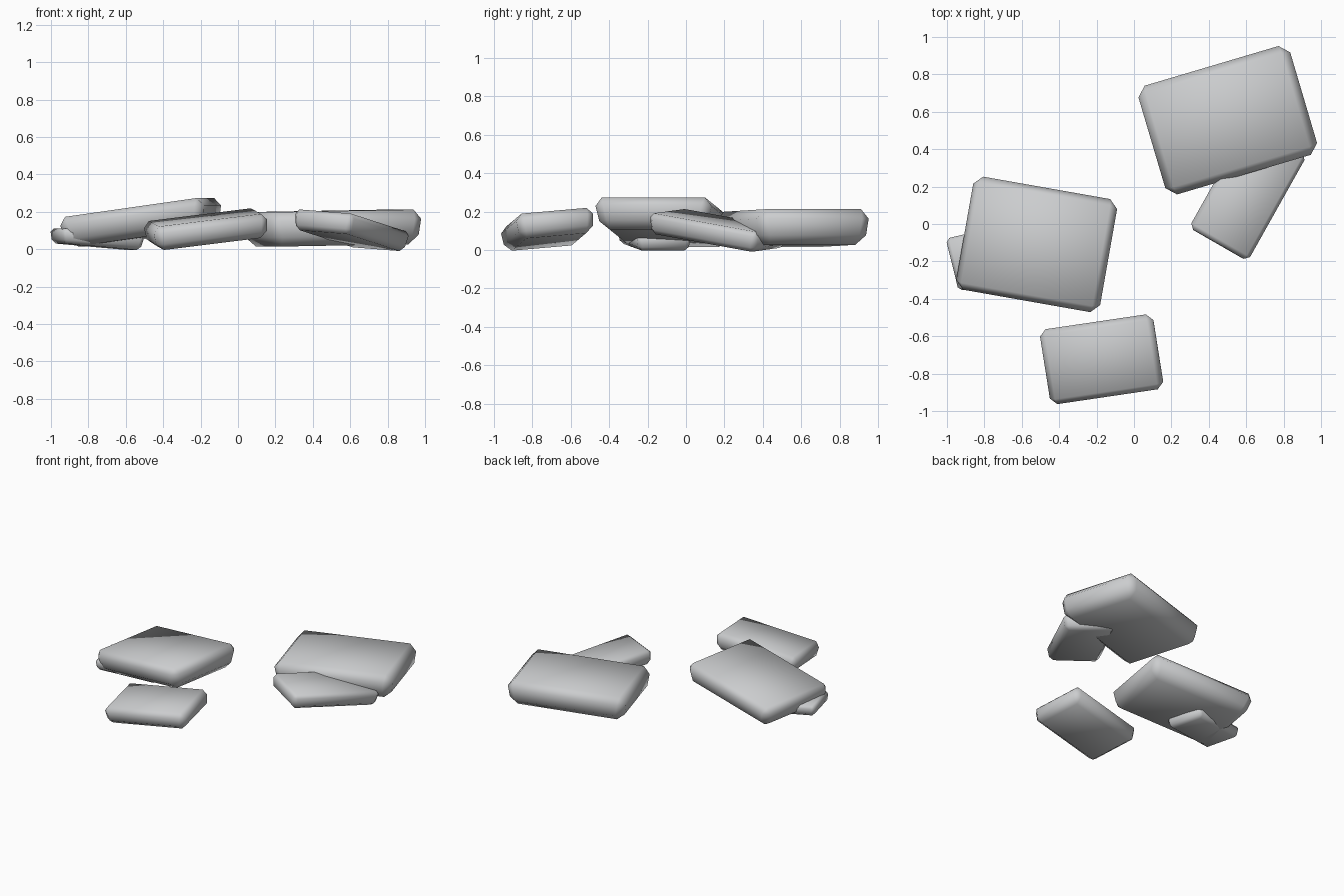
import bpy
from math import radians
from mathutils import Vector, Matrix

cube = bpy.data.objects.get("Cube")
if cube:
    bpy.data.objects.remove(cube, do_unlink=True)

stone = bpy.data.materials.new("stone_grey")
stone.use_nodes = True
COLOUR = (0.6, 0.61, 0.62, 1)
stone.diffuse_color = COLOUR
stone.node_tree.nodes["Principled BSDF"].inputs["Base Color"].default_value = COLOUR


def slab(name, centre, size, yaw, pitch=0, roll=0, chamfer=0.04, taper=0.03):
    """Chamfered slab; pitch lifts its +x end, roll lifts its +y side."""
    bpy.ops.mesh.primitive_cube_add(size=1)
    obj = bpy.context.object
    obj.name = name
    obj.data.materials.append(stone)
    for v in obj.data.vertices:
        low = v.co.z < 0
        v.co = Vector(v.co[i] * size[i] for i in range(3))
        if low:
            # narrower underside
            v.co.x -= taper if v.co.x > 0 else -taper
            v.co.y -= taper if v.co.y > 0 else -taper
    turn = (Matrix.Rotation(radians(yaw), 4, 'Z')
            @ Matrix.Rotation(radians(-pitch), 4, 'Y')
            @ Matrix.Rotation(radians(roll), 4, 'X'))
    obj.matrix_world = Matrix.Translation(centre) @ turn
    bevel = obj.modifiers.new("worn_edges", 'BEVEL')
    bevel.width = chamfer
    bevel.segments = 1
    bevel.limit_method = 'NONE'
    bpy.ops.object.shade_smooth()
    return obj


# Large slabs
slab("left_slab", (-0.515, -0.11, 0.142), (0.81, 0.635, 0.165), -10, 8, 0, 0.045, 0.04)
slab("back_slab", (0.502, 0.555, 0.113), (0.86, 0.62, 0.185), 16.5, 1, 0, 0.05, 0.025)

# Smaller slabs
slab("front_slab", (-0.17, -0.72, 0.106), (0.625, 0.415, 0.13), 8.4, 7, 5, 0.035, 0.015)
slab("leaning_slab", (0.605, 0.17, 0.1), (0.66, 0.37, 0.11), 60.7, -9, 4, 0.025, 0.015)
slab("tucked_slab", (-0.755, -0.165, 0.053), (0.46, 0.295, 0.08), 14, -5, 0, 0.02, 0.015)
